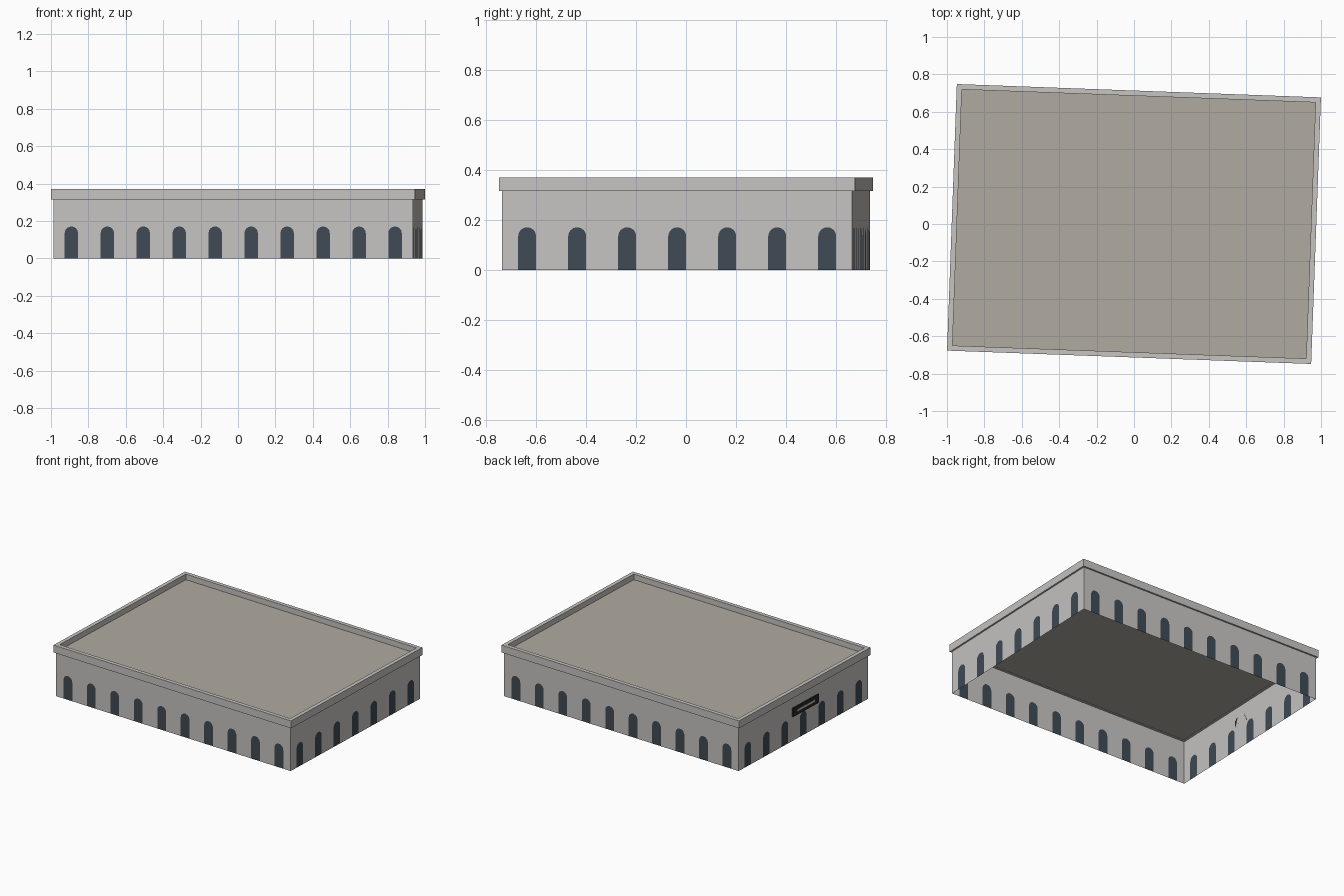
import bpy, bmesh, math
from mathutils import Matrix, Vector

if "Cube" in bpy.data.objects:
    bpy.data.objects.remove(bpy.data.objects["Cube"])

ROT = Matrix.Rotation(math.radians(-2.1), 4, 'Z')   # building sits slightly turned
W, D = 1.924, 1.402        # wall footprint
EAVE, TOP = 0.316, 0.37    # underside and top of parapet


def material(name, rgb):
    m = bpy.data.materials.new(name)
    m.diffuse_color = (*rgb, 1)
    m.use_nodes = True
    m.node_tree.nodes["Principled BSDF"].inputs["Base Color"].default_value = m.diffuse_color
    return m


STONE = material("pale_stone", (0.57, 0.555, 0.535))
ROOF = material("roof_beige", (0.44, 0.405, 0.35))
GLASS = material("dark_window", (0.05, 0.068, 0.088))
SIGN = material("sign_black", (0.02, 0.021, 0.023))


def finish(bm, name, mats):
    bm.transform(ROT)
    me = bpy.data.meshes.new(name)
    bm.to_mesh(me)
    bm.free()
    for m in mats:
        me.materials.append(m)
    ob = bpy.data.objects.new(name, me)
    bpy.context.collection.objects.link(ob)
    return ob


def wall(name, length, dist, angle, bays):
    """Thin wall split in equal bays, each with an arched window face."""
    bm = bmesh.new()
    place = Matrix.Rotation(angle, 4, 'Z') @ Matrix.Translation((0, -dist, 0))
    bay, r, spring = length / bays, 0.036, 0.135
    for i in range(bays):
        x0 = -length / 2 + i * bay
        c = x0 + bay / 2
        arch = [(c + r, 0)]
        arch += [(c + r * math.cos(math.pi * k / 8), spring + r * math.sin(math.pi * k / 8))
                 for k in range(9)]
        arch += [(c - r, 0)]
        vs = [bm.verts.new(place @ Vector((x, 0, z))) for x, z in arch]
        corners = [bm.verts.new(place @ Vector((x, 0, z))) for x, z in
                   ((x0, 0), (x0, EAVE), (c, EAVE), (x0 + bay, EAVE), (x0 + bay, 0))]
        bm.faces.new(vs).material_index = 1
        bl, tl, tm, tr, br = corners
        # stone to the right and left of the window
        bm.faces.new([br, tr, tm] + vs[5::-1])
        bm.faces.new([tm, tl, bl] + vs[:4:-1])
    bmesh.ops.remove_doubles(bm, verts=bm.verts, dist=1e-5)
    return finish(bm, name, [STONE, GLASS])


wall("front_wall", W, D / 2, 0, 10)
wall("back_wall", W, D / 2, math.pi, 10)
wall("right_wall", D, W / 2, math.pi / 2, 7)
wall("left_wall", D, W / 2, -math.pi / 2, 7)


def box(name, size, centre, mat):
    bm = bmesh.new()
    bmesh.ops.create_cube(bm, size=1)
    bm.transform(Matrix.Translation(centre) @ Matrix.Diagonal((*size, 1)))
    return finish(bm, name, [mat])


# roof slab
box("roof", (W - 0.002, D - 0.002, 0.012), (0, 0, 0.324), ROOF)

# parapet ring overhanging the walls
bm = bmesh.new()
rings = []
for off, z in ((0.012, EAVE), (0.012, TOP), (-0.016, TOP), (-0.016, EAVE)):
    a, b = W / 2 + off, D / 2 + off
    rings.append([bm.verts.new((sx * a, sy * b, z))
                  for sx, sy in ((-1, -1), (1, -1), (1, 1), (-1, 1))])
for k in range(4):
    lo, hi = rings[k], rings[(k + 1) % 4]
    for j in range(4):
        n = (j + 1) % 4
        bm.faces.new((lo[j], lo[n], hi[n], hi[j]))
finish(bm, "parapet", [STONE])

# plain sign panel with a pale strip on the left side
box("sign_panel", (0.009, 0.28, 0.062), (-W / 2 - 0.0045, -0.02, 0.208), SIGN)
box("sign_strip", (0.002, 0.19, 0.014), (-W / 2 - 0.0095, -0.02, 0.208), STONE)
